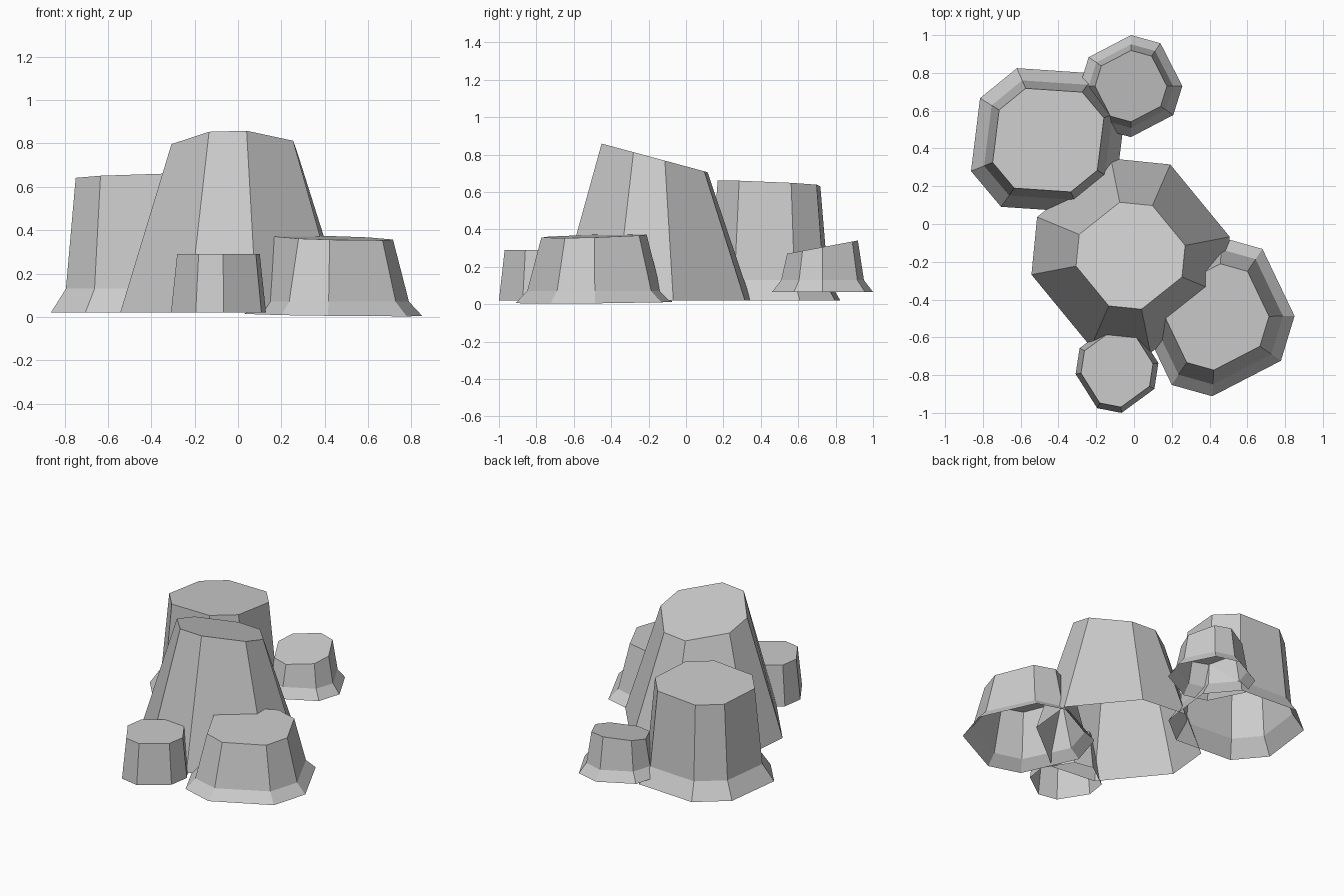
import bpy, bmesh

if "Cube" in bpy.data.objects:
    bpy.data.objects.remove(bpy.data.objects["Cube"])

stone = bpy.data.materials.new("grey stone")
stone.diffuse_color = (0.6, 0.6, 0.6, 1.0)
stone.use_nodes = True
stone.node_tree.nodes["Principled BSDF"].inputs["Base Color"].default_value = stone.diffuse_color


def rock(name, centre, half_outline, rings):
    """Open-bottomed eight-sided rock. The outline is point-symmetric, so only half is given.
    Each ring is (scale, height, tilt in x, tilt in y)."""
    cx, cy = centre
    outline = half_outline + [(-x, -y) for x, y in half_outline]
    bm = bmesh.new()
    loops = []
    for scale, z, tx, ty in rings:
        loops.append([bm.verts.new((cx + x * scale, cy + y * scale,
                                    z + (x * tx + y * ty) * scale))
                      for x, y in outline])
    # side walls
    for low, high in zip(loops, loops[1:]):
        for i in range(8):
            j = (i + 1) % 8
            bm.faces.new((low[i], low[j], high[j], high[i]))
    # flat top
    bm.faces.new(loops[-1])
    mesh = bpy.data.meshes.new(name)
    bm.to_mesh(mesh)
    bm.free()
    mesh.materials.append(stone)
    obj = bpy.data.objects.new(name, mesh)
    bpy.context.collection.objects.link(obj)
    return obj


# tall tapering rock in the middle
rock("main_rock", (-0.018, -0.168),
     [(0.525, 0.10), (0.21, 0.483), (-0.105, 0.515), (-0.495, 0.205)],
     [(1.0, 0.02, 0, 0), (0.55, 0.782, 0, -0.27)])

# wide low rock with a flared foot
rock("right_rock", (0.44, -0.492),
     [(0.41, 0.005), (0.24, 0.36), (0.026, 0.42), (-0.338, 0.232)],
     [(1.0, 0.009, -0.012, 0.01), (0.85, 0.07, 0, 0), (0.67, 0.364, -0.027, 0.03)])

# steep rock with a flared foot
rock("left_rock", (-0.454, 0.444),
     [(0.409, 0.164), (0.25, 0.353), (-0.166, 0.381), (-0.361, 0.222)],
     [(1.0, 0.02, 0, 0), (0.83, 0.13, 0, 0), (0.72, 0.645, 0.03, -0.045)])

# small raised rock at the back
rock("back_rock", (-0.016, 0.73),
     [(0.272, 0.0), (0.156, 0.227), (0.0, 0.27), (-0.224, 0.153)],
     [(1.0, 0.065, 0, 0), (0.82, 0.128, 0, 0), (0.70, 0.305, 0, 0.187)])

# small plain rock at the front
rock("front_rock", (-0.09, -0.765),
     [(0.219, 0.029), (0.105, 0.21), (-0.024, 0.235), (-0.198, 0.108)],
     [(1.0, 0.02, 0, 0), (0.87, 0.29, 0, 0)])
